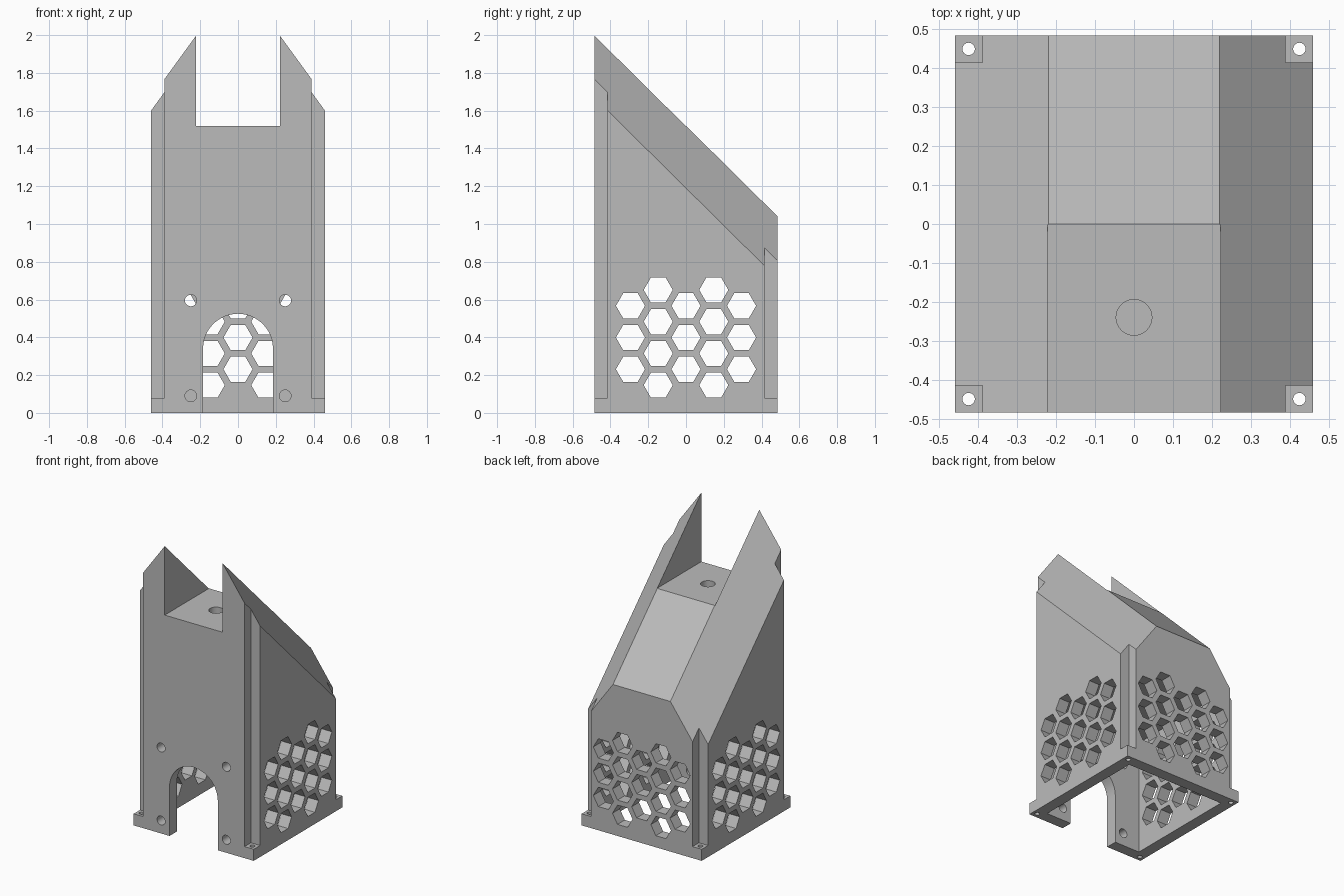
import bpy, bmesh, math
from mathutils import Vector

cube = bpy.data.objects.get("Cube")
if cube:
    bpy.data.objects.remove(cube, do_unlink=True)

HX, HY, WALL, NOTCH = 0.46, 0.485, 0.08, 0.07
BASE, DROP = 0.08, 0.96

grey = bpy.data.materials.new("plain grey")
grey.use_nodes = True
grey.diffuse_color = (0.5, 0.5, 0.5, 1)
grey.node_tree.nodes["Principled BSDF"].inputs["Base Color"].default_value = (0.5, 0.5, 0.5, 1)


def prism(bm, profile, start, end, place):
    """Extrude a 2D profile; place(u, v, d) gives the 3D point."""
    a = [bm.verts.new(place(u, v, start)) for u, v in profile]
    b = [bm.verts.new(place(u, v, end)) for u, v in profile]
    n = len(profile)
    faces = [bm.faces.new(a), bm.faces.new(b[::-1])]
    for i in range(n):
        j = (i + 1) % n
        faces.append(bm.faces.new((a[j], a[i], b[i], b[j])))
    bmesh.ops.recalc_face_normals(bm, faces=faces)


def along_x(u, v, d):
    return Vector((d, u, v))


def along_y(u, v, d):
    return Vector((u, d, v))


def along_z(u, v, d):
    return Vector((u, v, d))


def ngon(cu, cv, r, n):
    return [(cu + r * math.cos(math.tau * i / n), cv + r * math.sin(math.tau * i / n))
            for i in range(n)]


def rect(u0, u1, v0, v1):
    return [(u0, v0), (u1, v0), (u1, v1), (u0, v1)]


def make(name, bm):
    mesh = bpy.data.meshes.new(name)
    bm.to_mesh(mesh)
    bm.free()
    mesh.materials.append(grey)
    ob = bpy.data.objects.new(name, mesh)
    bpy.context.collection.objects.link(ob)
    return ob


# Tower body: bevelled front outline, sheared down towards the back
bm = bmesh.new()
outline = [(-HX, 0), (HX, 0), (HX, 1.67), (0.22, 2.0), (-0.22, 2.0), (-HX, 1.67)]
prism(bm, outline, -HY, HY,
      lambda u, v, d: Vector((u, d, v - (DROP if d > 0 and v > 0 else 0))))
tower = make("tower_body", bm)


def cut(name, shapes):
    """Subtract a group of separate prisms from the tower."""
    cb = bmesh.new()
    for shape in shapes:
        prism(cb, *shape)
    cutter = make(name, cb)
    cutter.hide_render = True
    mod = tower.modifiers.new(name, "BOOLEAN")
    mod.operation = "DIFFERENCE"
    mod.solver = "EXACT"
    mod.object = cutter
    bpy.context.view_layer.objects.active = tower
    bpy.ops.object.modifier_apply(modifier=name)
    bpy.data.objects.remove(cutter, do_unlink=True)


signs = (-1, 1)
corners = [(sx, sy) for sx in signs for sy in signs]

# Hollow chamber, open at the bottom
ix, iy = HX - WALL, HY - WALL
cut("chamber", [(rect(-ix, ix, -iy, iy), -0.1, 0.8, along_z)])

# Slot between the two upper fins, with a round socket in its floor
cut("top_slot", [(rect(-0.222, 0.222, -0.6, 0.1), 1.52, 2.2, along_z)])
cut("socket", [(ngon(0, -0.24, 0.046, 32), 1.35, 1.7, along_z)])

# Corner notches above the base, and screw holes through the base
cut("corner_notches", [
    (rect(*sorted((sx * (HX - NOTCH), sx * (HX + 0.1))),
          *sorted((sy * (HY - NOTCH), sy * (HY + 0.1)))), BASE, 2.2, along_z)
    for sx, sy in corners])
cut("base_screw_holes", [
    (ngon(sx * 0.425, sy * 0.45, 0.016, 24), -0.1, 0.2, along_z) for sx, sy in corners])

# Honeycomb vents
cells = []
for col in range(-2, 3):
    rows, low = (4, 0.147) if col % 2 else (3, 0.231)
    cells += [ngon(col * 0.147, low + r * 0.168, 0.077, 6) for r in range(rows)]
cut("side_vents", [(c, -0.6, 0.6, along_x) for c in cells])
cut("back_vents", [(c, 0.3, 0.6, along_y) for c in cells])

# Arched doorway and mounting holes in the front wall
arch = [(-0.185, -0.1), (0.185, -0.1)]
arch += [(0.185 * math.cos(math.pi * i / 24), 0.34 + 0.185 * math.sin(math.pi * i / 24))
         for i in range(25)]
cut("doorway", [(arch, -0.6, -0.3, along_y)])
cut("front_holes", [(ngon(sx * 0.25, z, 0.031, 24), -0.6, -0.3, along_y)
                    for sx in signs for z in (0.09, 0.595)])

# Smooth the round holes, keep the flat faces crisp
bpy.ops.object.select_all(action="DESELECT")
tower.select_set(True)
bpy.context.view_layer.objects.active = tower
bpy.ops.object.shade_smooth_by_angle(angle=math.radians(25))
